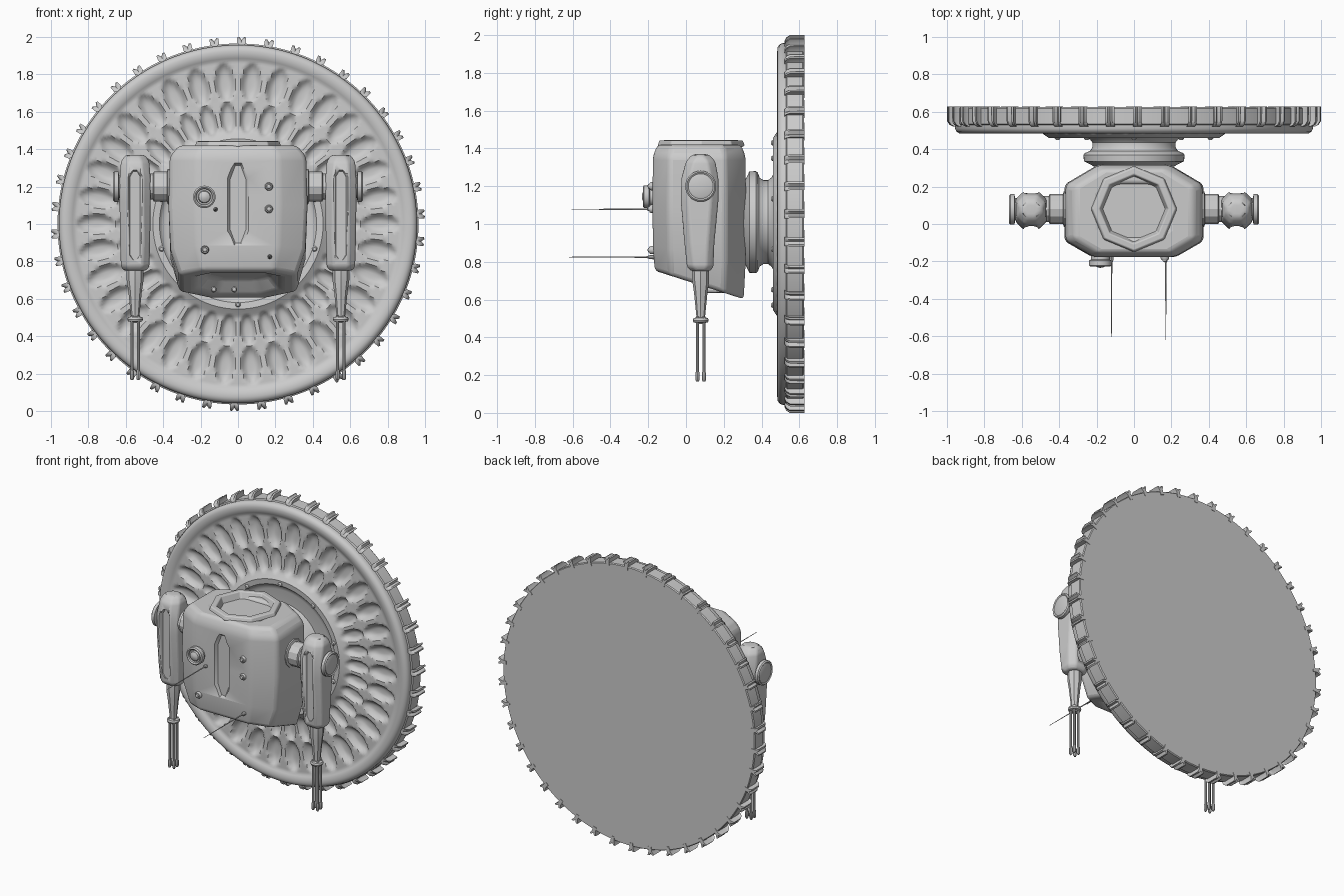
import bpy, bmesh
from math import sin, cos, pi, tau

if "Cube" in bpy.data.objects:
    bpy.data.objects.remove(bpy.data.objects["Cube"])

def loft(name, rings, angle=35, mirror=False, closed=True):
    """Skin a list of equal-length vertex rings and cap both ends."""
    bm = bmesh.new()
    vs = [[bm.verts.new(p) for p in r] for r in rings]
    n = len(rings[0])
    for a, b in zip(vs, vs[1:]):
        for i in range(n):
            j = (i + 1) % n
            bm.faces.new((a[i], a[j], b[j], b[i]))
    if closed:
        bm.faces.new(vs[0])
        bm.faces.new(vs[-1])
    bmesh.ops.recalc_face_normals(bm, faces=bm.faces)
    me = bpy.data.meshes.new(name)
    bm.to_mesh(me)
    bm.free()
    ob = bpy.data.objects.new(name, me)
    bpy.context.collection.objects.link(ob)
    bpy.ops.object.select_all(action='DESELECT')
    ob.select_set(True)
    bpy.context.view_layer.objects.active = ob
    bpy.ops.object.shade_smooth_by_angle(angle=angle * pi / 180)
    if mirror:
        ob.modifiers.new("Mirror", 'MIRROR')
    return ob

def lathe(name, prof, c, axis, n=32, mirror=False, angle=35):
    """prof = (radius, distance along axis); c = axis position."""
    def pt(r, t, a):
        u, v = r * cos(a), r * sin(a)
        return {'X': (c[0] + t, c[1] + u, c[2] + v),
                'Y': (c[0] + u, c[1] + t, c[2] + v),
                'Z': (c[0] + u, c[1] + v, c[2] + t)}[axis]
    return loft(name, [[pt(r, t, tau * i / n) for i in range(n)] for r, t in prof], angle, mirror)

def chamfered(z, cx, hx, y0, y1, c):
    x0, x1 = cx - hx, cx + hx
    return [(x0 + c, y0, z), (x1 - c, y0, z), (x1, y0 + c, z), (x1, y1 - c, z),
            (x1 - c, y1, z), (x0 + c, y1, z), (x0, y1 - c, z), (x0, y0 + c, z)]

def bevel(ob, w):
    m = ob.modifiers.new("Bevel", 'BEVEL')
    m.width, m.segments, m.limit_method, m.angle_limit = w, 3, 'ANGLE', 0.35

def panel_cut(ob, name, cx, z0, z1, hw, tip, y_out, y_in):
    """Long faceted recess with sloping sides."""
    zc, hz = (z0 + z1) / 2, (z1 - z0) / 2
    def ring(s, y):
        o = [(0.35, 1), (1, 1 - tip), (1, tip - 1), (0.35, -1), (-0.35, -1), (-1, tip - 1), (-1, 1 - tip), (-0.35, 1)]
        return [(cx + hw * s * u, y, zc + (hz - hw * (1 - s)) * v) for u, v in o]
    cut = loft(name, [ring(1.15, y_out), ring(0.6, y_in)])
    cut.hide_render = True
    cut.hide_set(True)
    m = ob.modifiers.new("Panel", 'BOOLEAN')
    m.object, m.solver = cut, 'EXACT'

# Large wheel: front relief with two rings of oval dents
FRONT = [(0, .485), (.38, .487), (.405, .48), (.42, .463), (.455, .46), (.475, .474), (.50, .49),
         (.66, .497), (.87, .50), (.895, .487), (.915, .483), (.935, .485), (.95, .495), (.957, .51)]

def base_y(r):
    for (r0, a), (r1, b) in zip(FRONT, FRONT[1:]):
        if r <= r1:
            return a + (b - a) * (r - r0) / (r1 - r0)
    return FRONT[-1][1]

DENTS, SEG = 34, 340

def wheel_pt(r, i):
    a = tau * i / SEG
    off = ((i / SEG * DENTS) % 1 - 0.5) * tau / DENTS * r
    y = base_y(r)
    for rc, hl, hw, depth in ((.76, .105, .05, .032), (.57, .085, .04, .028)):
        d = ((r - rc) / hl) ** 2 + (off / hw) ** 2
        if d < 1:
            y += depth * (1 - d * d)
    return (r * sin(a), y, 1 + r * cos(a))

radii = [.02, .2, .38, .39, .405, .412, .42, .437, .455, .465, .475]
radii += [.485 + .01 * k for k in range(40)] + [.885, .895, .905, .915, .925, .935, .943, .95, .957]
rings = [[wheel_pt(r, i) for i in range(SEG)] for r in radii]
for r, y in ((.957, .53), (.965, .535), (.965, .618), (.96, .625)):
    rings.append([(r * sin(tau * i / SEG), y, 1 + r * cos(tau * i / SEG)) for i in range(SEG)])
loft("wheel", rings)

# Forked tread paddles around the rim
FORK = [(-.012, .94), (-.013, .975), (-.024, .997), (-.013, 1.0), (0, .984),
        (.013, 1.0), (.024, .997), (.013, .975), (.012, .94)]
for k in range(42):
    a = tau * k / 42 + .02
    def section(y, s):
        out = []
        for t, r in FORK:
            r = .94 + (r - .94) * s
            out.append((r * sin(a) + t * cos(a), y, 1 + r * cos(a) - t * sin(a)))
        return out
    loft("tread_paddle", [section(.522, .5), section(.53, .78), section(.55, 1), section(.628, 1)])

# Bolts on the raised inner ring
for k in range(10):
    a = -pi / 2 + tau * k / 10
    lathe("wheel_bolt", [(.015, .02), (.015, 0), (.009, -.008)],
          (.43 * cos(a), .458, 1 + .43 * sin(a)), 'Y', 10)

# Spool-shaped hub joining body and wheel
lathe("hub", [(.18, .29), (.25, .327), (.268, .335), (.27, .37), (.262, .38), (.235, .39), (.222, .41),
              (.222, .435), (.235, .452), (.26, .465), (.30, .495)], (0, 0, 1.01), 'Y', 64)

# Faceted body with slanted underside and open top
OUT = [(.22, -.175), (.368, -.09), (.368, .21), (.19, .315)]
OUT = OUT + [(-x, y) for x, y in reversed(OUT)]

def body_ring(sx, sy, z, slope=0.0):
    out = []
    for x, y in OUT:
        yy = .07 + (y - .07) * sy
        out.append((x * sx, yy, z - slope * yy))
    return out

body = loft("body", [body_ring(.45, .5, .77, .32), body_ring(.62, .72, .70, .32), body_ring(.85, .96, .70, .32),
                     body_ring(.98, 1, .85, .2), body_ring(1.01, 1.01, 1.1), body_ring(.99, 1, 1.36),
                     body_ring(.86, .9, 1.42), body_ring(.5, .6, 1.42), body_ring(.45, .55, 1.36)])
bevel(body, .022)
panel_cut(body, "body_panel_cutter", 0, .87, 1.34, .07, .35, -.21, -.158)

# Octagonal top hatch
hatch = lathe("top_hatch", [(.20, 1.40), (.232, 1.415), (.222, 1.442), (.185, 1.444), (.165, 1.395), (.02, 1.385)],
              (0, .08, 0), 'Z', 8, angle=25)
bevel(hatch, .006)

# Eye, studs and antennas on the front
lathe("eye", [(.05, -.15), (.05, -.19), (.06, -.195), (.06, -.222), (.052, -.228), (.044, -.222), (.042, -.212),
              (.034, -.212), (.03, -.224), (.015, -.232), (.003, -.234)], (-.18, 0, 1.145), 'Y', 32)
for x, z in ((.165, 1.2), (.165, 1.08), (-.177, .862)):
    lathe("front_stud", [(.022, -.15), (.022, -.185), (.018, -.192), (.013, -.192), (.011, -.2), (.004, -.203)],
          (x, 0, z), 'Y', 16)
for x, z, tip in ((-.12, 1.078, -.605), (.17, .825, -.62)):
    lathe("antenna", [(.013, -.15), (.011, -.19), (.004, -.21), (.003, -.4), (.0015, tip)], (x, 0, z), 'Y', 8)
for x in (-.13, -.02):
    lathe("underside_stud", [(.016, .05), (.016, .19), (.01, .2)][::-1] and [(.01, .08), (.016, .09), (.016, .2)],
          (x, 0, .65), 'Y', 10)

# Shoulder axle, upper arm and outer cap (mirrored)
lathe("shoulder_axle", [(.095, .33), (.095, .375), (.08, .38), (.08, .45), (.07, .455), (.07, .49)],
      (0, .08, 1.2), 'X', 12, True, 25)
AX, AY = .55, .078
arm = loft("upper_arm", [chamfered(z, AX, hx, y0, y1, c) for z, hx, y0, y1, c in (
    (.752, .062, .025, .13, .03), (.775, .076, .005, .145, .035), (.9, .08, -.008, .15, .035),
    (1.12, .083, -.028, .172, .04), (1.24, .083, -.025, .172, .04), (1.33, .076, .0, .155, .04),
    (1.36, .06, .025, .13, .035), (1.37, .04, .045, .11, .02))])
bevel(arm, .012)
panel_cut(arm, "arm_front_cutter", AX, .79, 1.3, .045, .12, -.06, .006)
panel_cut(arm, "arm_back_cutter", AX, .79, 1.3, .045, .12, .205, .14)
arm.modifiers.new("Mirror", 'MIRROR')
lathe("shoulder_cap", [(.06, .6), (.06, .635), (.082, .64), (.082, .66), (.074, .667), (.066, .662), (.055, .666),
                       (.01, .668)], (0, AY, 1.2), 'X', 32, True)

# Forearm, wrist collar and four thin finger rods (mirrored)
lathe("forearm", [(.03, .77), (.045, .755), (.045, .7), (.036, .64), (.028, .56), (.022, .5), (.022, .47)],
      (AX, AY, 0), 'Z', 8, True, 30)
lathe("wrist_collar", [(.02, .475), (.038, .48), (.042, .49), (.038, .502), (.02, .506)], (AX, AY, 0), 'Z', 16, True)
for sx in (-1, 1):
    for sy in (-1, 1):
        lathe("finger_rod", [(.008, .51), (.008, .22), (.011, .21), (.011, .175), (.006, .165)],
              (AX + .017 * sx, AY + .017 * sy, 0), 'Z', 8, True)
